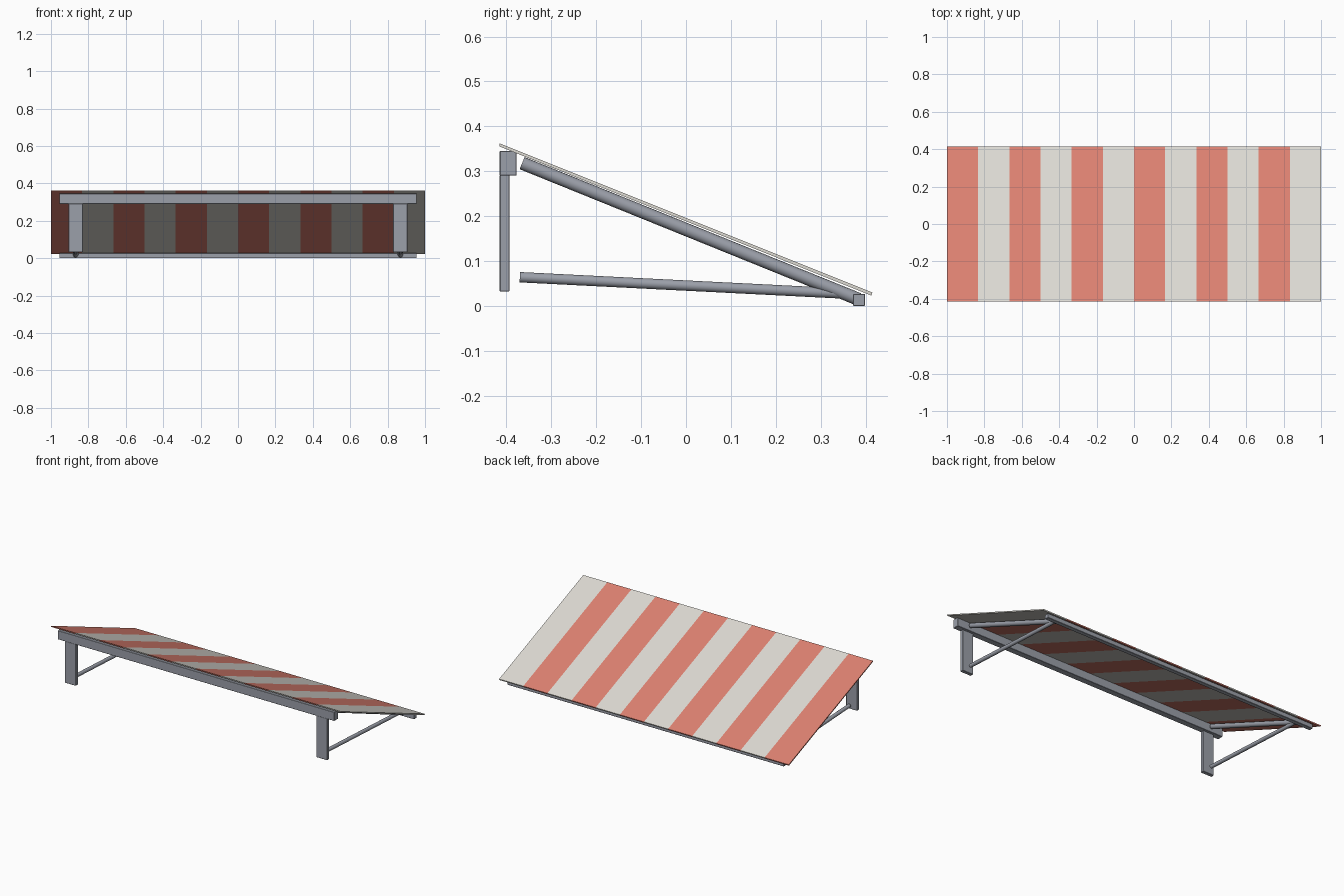
import bpy
import bmesh
from mathutils import Vector

cube = bpy.data.objects.get("Cube")
if cube:
    bpy.data.objects.remove(cube, do_unlink=True)


def material(name, rgb):
    mat = bpy.data.materials.new(name)
    mat.use_nodes = True
    mat.diffuse_color = (*rgb, 1)
    mat.node_tree.nodes["Principled BSDF"].inputs["Base Color"].default_value = (*rgb, 1)
    return mat


coral = material("coral stripe", (0.72, 0.22, 0.165))
cream = material("cream stripe", (0.72, 0.70, 0.65))
metal = material("grey metal", (0.33, 0.35, 0.40))


def finish(bm, name, mats):
    mesh = bpy.data.meshes.new(name)
    bmesh.ops.recalc_face_normals(bm, faces=bm.faces[:])
    bm.to_mesh(mesh)
    bm.free()
    for mat in mats:
        mesh.materials.append(mat)
    obj = bpy.data.objects.new(name, mesh)
    bpy.context.collection.objects.link(obj)
    return obj


def box(name, low, high):
    """Slightly softened metal box between two corners."""
    low, high = Vector(low), Vector(high)
    bm = bmesh.new()
    bmesh.ops.create_cube(bm, size=1)
    bmesh.ops.scale(bm, vec=high - low, verts=bm.verts)
    bmesh.ops.translate(bm, vec=(low + high) / 2, verts=bm.verts)
    obj = finish(bm, name, [metal])
    bevel = obj.modifiers.new("soft edges", "BEVEL")
    bevel.width = 0.0015
    bevel.segments = 1
    return obj


def tube(name, start, end, radius):
    """Round metal bar between two points."""
    start, end = Vector(start), Vector(end)
    bpy.ops.mesh.primitive_cylinder_add(
        vertices=16, radius=radius, depth=(end - start).length, location=(start + end) / 2)
    obj = bpy.context.object
    obj.name = name
    obj.rotation_euler = (end - start).to_track_quat("Z", "Y").to_euler()
    obj.data.materials.append(metal)
    bpy.ops.object.shade_smooth_by_angle()
    return obj


# Sloping canopy: a thin slab profile swept across the stripe boundaries
STRIPES = 12
profile = [(-0.415, 0.362), (0.415, 0.030), (0.413, 0.023), (-0.415, 0.355)]
bm = bmesh.new()
rings = [[bm.verts.new((-1 + 2 * i / STRIPES, y, z)) for y, z in profile]
         for i in range(STRIPES + 1)]
for i in range(STRIPES):
    a, b = rings[i], rings[i + 1]
    for j in range(4):
        k = (j + 1) % 4
        bm.faces.new((a[j], a[k], b[k], b[j])).material_index = i % 2
bm.faces.new(rings[0]).material_index = 0
bm.faces.new(rings[-1]).material_index = 1
finish(bm, "striped_canopy", [coral, cream])

# Long rails across the width
box("front_beam", (-0.955, -0.415, 0.290), (0.955, -0.377, 0.345))
box("rear_rail", (-0.955, 0.372, 0), (0.955, 0.399, 0.027))

# Posts, rafters and braces on both sides
for side, s in (("left", 1), ("right", -1)):
    x = 0.868 * s
    box(side + "_post", (x - 0.038, -0.415, 0.032), (x + 0.038, -0.393, 0.292))
    tube(side + "_rafter", (x, -0.365, 0.318), (x, 0.385, 0.0145), 0.0145)
    tube(side + "_brace", (x, -0.370, 0.064), (x, 0.365, 0.027), 0.0115)
